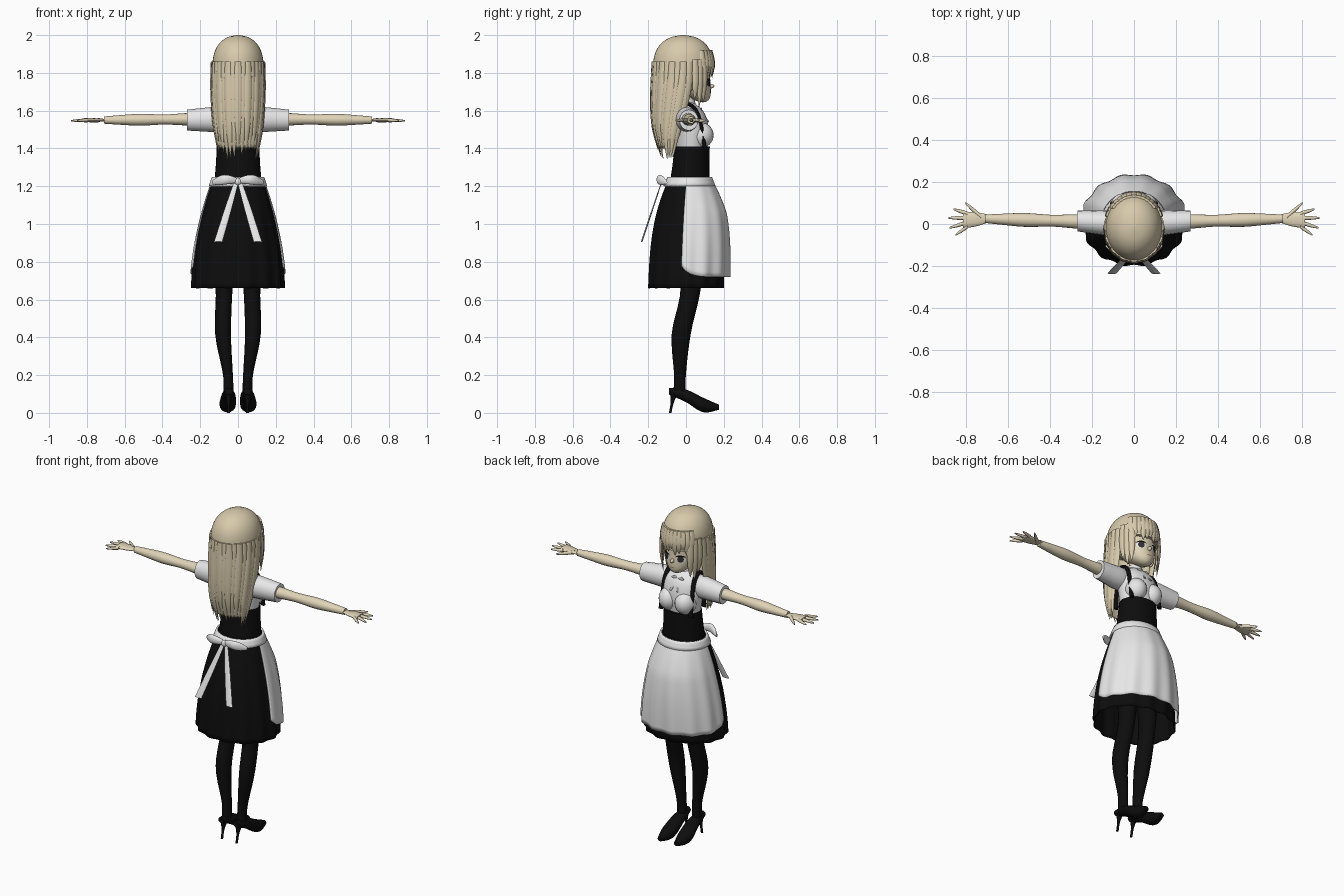
import bpy, bmesh, math, random
from math import sin, cos, pi, radians
from mathutils import Vector
from mathutils.bvhtree import BVHTree

random.seed(4)
cube = bpy.data.objects.get("Cube")
if cube:
    bpy.data.objects.remove(cube, do_unlink=True)


def material(name, *rgb):
    mat = bpy.data.materials.new(name)
    mat.use_nodes = True
    mat.diffuse_color = (*rgb, 1)
    mat.node_tree.nodes["Principled BSDF"].inputs["Base Color"].default_value = (*rgb, 1)
    return mat


HAIR = material("blonde hair", .68, .59, .41)
SKIN = material("skin", .75, .66, .48)
WHITE = material("white cloth", .8, .8, .8)
BLACK = material("black cloth", .004, .004, .004)
RIBBON = material("grey ribbon", .5, .5, .5)
IRIS = material("dark iris", .03, .03, .03)
LIPS = material("lips", .4, .2, .1)
X, Y, Z = Vector((1, 0, 0)), Vector((0, 1, 0)), Vector((0, 0, 1))


def spline(points, t):
    """Catmull-Rom through evenly spaced numbers or vectors, t from 0 to 1."""
    last = len(points) - 1
    i = min(int(t * last), last - 1)
    f = t * last - i
    a, b, c, d = (points[max(0, min(last, i + k))] for k in (-1, 0, 1, 2))
    return b + (c - a + (a * 2 - b * 5 + c * 4 - d + ((b - c) * 3 + d - a) * f) * f) * f * .5


def grid(name, surface, nu, nv, mat, closed=True, caps=False, solid=0):
    """Mesh from surface(u, v); closed wraps u, caps fill both ends of v."""
    bm = bmesh.new()
    columns = nu if closed else nu + 1
    rows = [[bm.verts.new(surface(i / nu, j / nv)) for i in range(columns)] for j in range(nv + 1)]
    for lower, upper in zip(rows, rows[1:]):
        for i in range(nu):
            k = (i + 1) % columns
            bm.faces.new((lower[i], lower[k], upper[k], upper[i]))
    if caps:
        bm.faces.new(rows[0])
        bm.faces.new(rows[-1])
    bmesh.ops.recalc_face_normals(bm, faces=bm.faces)
    mesh = bpy.data.meshes.new(name)
    bm.to_mesh(mesh)
    bm.free()
    mesh.materials.append(mat)
    mesh.shade_smooth()
    mesh.set_sharp_from_angle(angle=radians(50))
    part = bpy.data.objects.new(name, mesh)
    bpy.context.collection.objects.link(part)
    if solid:
        part.modifiers.new("thickness", "SOLIDIFY").thickness = solid
    return part


def sweep(name, path, widths, flat, mat, across=X, out=None, side=1, segments=16):
    """Elliptical tube along a path; flat is the depth to width ratio."""
    points = [Vector(p) for p in path]

    def surface(u, v):
        ahead, behind = spline(points, min(1, v + .01)), spline(points, max(0, v - .01))
        depth = out or (ahead - behind).cross(across).normalized()
        turn = 2 * pi * u
        p = spline(points, v) + (across * cos(turn) + depth * flat * sin(turn)) * spline(widths, v)
        return (p.x * side, p.y, p.z)
    return grid(name, surface, segments, 4 * max(len(points), len(widths)), mat, caps=True)


def ball(name, center, radii, mat):
    def surface(u, v):
        turn, tilt = 2 * pi * u, pi * (.02 + .96 * v)
        spot = (sin(tilt) * cos(turn), sin(tilt) * sin(turn), cos(tilt))
        return [c + r * s for c, r, s in zip(center, radii, spot)]
    return grid(name, surface, 20, 14, mat, caps=True)


# Head narrows to a chin that sits forward
def head_surface(u, v):
    size = (1 - (.99 * (1 - v)) ** 3) ** .6
    turn = 2 * pi * u
    return (.11 * size * cos(turn), .09 - .08 * size ** 2 + .115 * size * sin(turn), 1.645 + .235 * v)


head = grid("head", head_surface, 32, 24, SKIN, caps=True)
ball("nose", (0, .13, 1.73), (.01, .02, .012), SKIN)

# Neck and torso
sweep("neck", [(0, 0, 1.58), (0, .015, 1.7)], (.04, .035, .036), 1, SKIN, out=Y)
sweep("collar_band", [(0, 0, 1.62), (0, .005, 1.66)], (.052, .042), 1, WHITE, out=Y)
sweep("blouse", [(0, .03, 1.39), (0, .03, 1.5), (0, .01, 1.59), (0, 0, 1.645)],
      (.106, .121, .115, .05), .75, WHITE, out=Y, segments=32)
sweep("corset", [(0, .02, 1.23), (0, .033, 1.41)], (.125, .117, .112), .83, BLACK, out=Y, segments=32)


# Skirt, waistband and apron share one flaring profile
def skirt_point(turn, t, grow=0):
    flare, fill = 1 - (1 - t) ** 1.8, 1 - (1 - t) ** 3
    grow += .006 * t * cos(14 * turn)
    return ((.126 + .117 * flare + grow) * cos(turn),
            .02 * (1 - t) + (.105 + .095 * fill + grow) * sin(turn), 1.25 - .59 * t)


def apron_point(u, v):
    turn = radians(-8 + 196 * u)
    rounded_corner = .1 * abs(2 * u - 1) ** 8
    billow = .026 * max(0, sin(turn)) * min(1, 3 * v)
    return skirt_point(turn, .03 + v * (.87 - rounded_corner), .007 + billow)


grid("skirt", lambda u, v: skirt_point(2 * pi * u, v), 84, 20, BLACK, solid=.004)
grid("apron", apron_point, 64, 20, WHITE, closed=False, solid=.004)
grid("waistband", lambda u, v: skirt_point(2 * pi * u, .08 * v, .012), 48, 3, WHITE, solid=.01)
ball("bow_knot", (0, -.13, 1.225), (.02, .016, .02), WHITE)

for side, label in ((1, "left"), (-1, "right")):
    def pair(name, path, widths, flat, mat, across=X, out=None):
        sweep(name + "_" + label, path, widths, flat, mat, across, out, side)

    # Bow at the back of the waist
    pair("bow_loop", [(0, -.13, 1.23), (.07, -.14, 1.235), (.135, -.105, 1.22)],
         (.01, .023, .025, .01), .6, WHITE, across=Z, out=Y)
    pair("bow_tail", [(.01, -.13, 1.22), (.105, -.235, .905)], (.012, .019, .022), .2, WHITE)

    # Blouse details
    ball("bust_" + label, (side * .054, .078, 1.47), (.06, .068, .068), WHITE)
    pair("sleeve", [(.05, 0, 1.555), (.27, .015, 1.55)], (.05, .06, .055, .05), 1.1, WHITE, across=Y)
    pair("strap", [(.08, -.06, 1.4), (.08, -.05, 1.58), (.09, .005, 1.635), (.095, .065, 1.58), (.1, .1, 1.4)],
         (.014, .014), .7, BLACK)
    pair("collar_flap", [(.045, .015, 1.64), (.032, .075, 1.595)], (.012, .024, .004), .2, WHITE)
    pair("neck_bow_loop", [(0, .08, 1.605), (.04, .08, 1.605)], (.004, .012, .005), .5, RIBBON, across=Z)
    pair("neck_bow_tail", [(0, .08, 1.6), (.022, .12, 1.54)], (.005, .007), .5, RIBBON)

    # Arms and hands
    pair("arm", [(.2, .01, 1.555), (.71, .025, 1.55)], (.036, .034, .028, .033, .026, .02), .95, SKIN, across=Y)
    pair("palm", [(.7, .026, 1.55), (.815, .018, 1.55)], (.02, .034, .039), .3, SKIN, across=Y)
    for k, finger in enumerate(("index", "middle", "ring", "little")):
        spread = .3 - .3 * k
        reach = .09 if finger in ("middle", "ring") else .07
        base = Vector((.795, .05 - .021 * k, 1.55))
        tip = base + Vector((cos(spread), sin(spread), -.04)) * reach
        pair(finger + "_finger", [base, tip], (.01, .009, .004), .9, SKIN, across=Y)
    pair("thumb", [(.73, .035, 1.55), (.805, .1, 1.545)], (.012, .011, .005), .9, SKIN, across=Y)

    # Stockinged legs and heeled shoes
    pair("leg", [(.07, .02, 1), (.073, .026, .67), (.079, -.025, .42), (.053, -.032, .2), (.05, -.035, .09)],
         (.07, .045, .042, .026, .028), 1.2, BLACK, out=Y)
    pair("shoe", [(.05, -.09, .115), (.05, 0, .09), (.055, .09, .042), (.055, .174, .03)],
         (.02, .037, .043, .015), .9, BLACK, out=Z)
    pair("shoe_heel", [(.05, -.064, .1), (.05, -.084, 0)], (.02, .008, .007), 1, BLACK, out=Y)
    ball("ear_" + label, (side * .104, .02, 1.735), (.012, .022, .032), SKIN)

# Face details laid on the head surface
tree = BVHTree.FromPolygons([v.co for v in head.data.vertices], [p.vertices[:] for p in head.data.polygons])


def face_patch(name, x, z, width, height, lift, mat, bend=0):
    def surface(u, v):
        radius, turn = .02 + .98 * v, 2 * pi * u
        px = x + width * radius * cos(turn)
        pz = z + height * radius * sin(turn) - bend * (radius * cos(turn)) ** 2
        hit = tree.ray_cast(Vector((px, 1, pz)), -Y)[0]
        return (px, hit.y + lift, pz)
    grid(name, surface, 20, 4, mat)


for side, label in ((1, "left"), (-1, "right")):
    center = side * .046
    face_patch("eye_white_" + label, center, 1.745, .024, .019, .002, WHITE)
    face_patch("iris_" + label, center, 1.746, .016, .019, .004, IRIS)
    face_patch("eyelash_" + label, center, 1.766, .027, .005, .005, BLACK, bend=.008)
    face_patch("eyebrow_" + label, center, 1.785, .024, .003, .003, HAIR, bend=.005)
face_patch("mouth", 0, 1.69, .016, .003, .002, LIPS)


# Hair crown and the sheet falling behind
def around(angle, radius, z):
    return (.85 * radius * cos(angle), -.015 + radius * sin(angle), z)


def fall_point(angle, t, grow=0):
    inward = .065 * t * t * (3 - 2 * t)
    return ((.133 + grow - .037 * t ** 3) * cos(angle),
            -.015 - inward + (.156 + grow - .11 * t * t) * sin(angle), 1.86 - .52 * t)


grid("hair_crown", lambda u, v: around(2 * pi * u, .16 * (1 - (.998 * v) ** 3) ** .5, 1.8 + .2 * v),
     40, 24, HAIR, caps=True)
grid("hair_back", lambda u, v: fall_point(radians(172 + 196 * u), .88 * v), 40, 20, HAIR, closed=False, solid=.008)


def strand(name, angle, path, widths):
    """Flattened tapering lock that hugs the head."""
    outward = Vector((cos(angle), sin(angle), 0))
    sweep(name, path, widths, .45, HAIR, Z.cross(outward), outward, segments=8)


# Long strands with ragged tips
for i in range(19):
    angle = radians(168 + 204 * i / 18)
    end = random.uniform(.87, 1)
    path = [fall_point(angle, end * k / 5, .003 * (i % 2)) for k in range(6)]
    strand(f"back_strand_{i + 1}", angle, path, (.018, .026, .024, .018, .002))

# Fringe, and locks beside the face
for i in range(11):
    angle = radians(42 + 96 * i / 10)
    tip = 1.775 + .012 * (i % 3)
    path = [around(angle, .148, 1.92), around(angle, .16, 1.85), around(angle, .155, tip)]
    strand(f"fringe_strand_{i + 1}", angle, path, (.014, .02, .018, .002))
for side, label in ((1, "left"), (-1, "right")):
    for k, tip in enumerate((1.66, 1.62, 1.64)):
        angle = pi / 2 - side * radians(66 - 10 * k)
        path = [around(angle, .16, 1.87), around(angle, .163, 1.75), around(angle, .15, tip)]
        strand(f"side_lock_{label}_{k + 1}", angle, path, (.016, .02, .016, .002))
